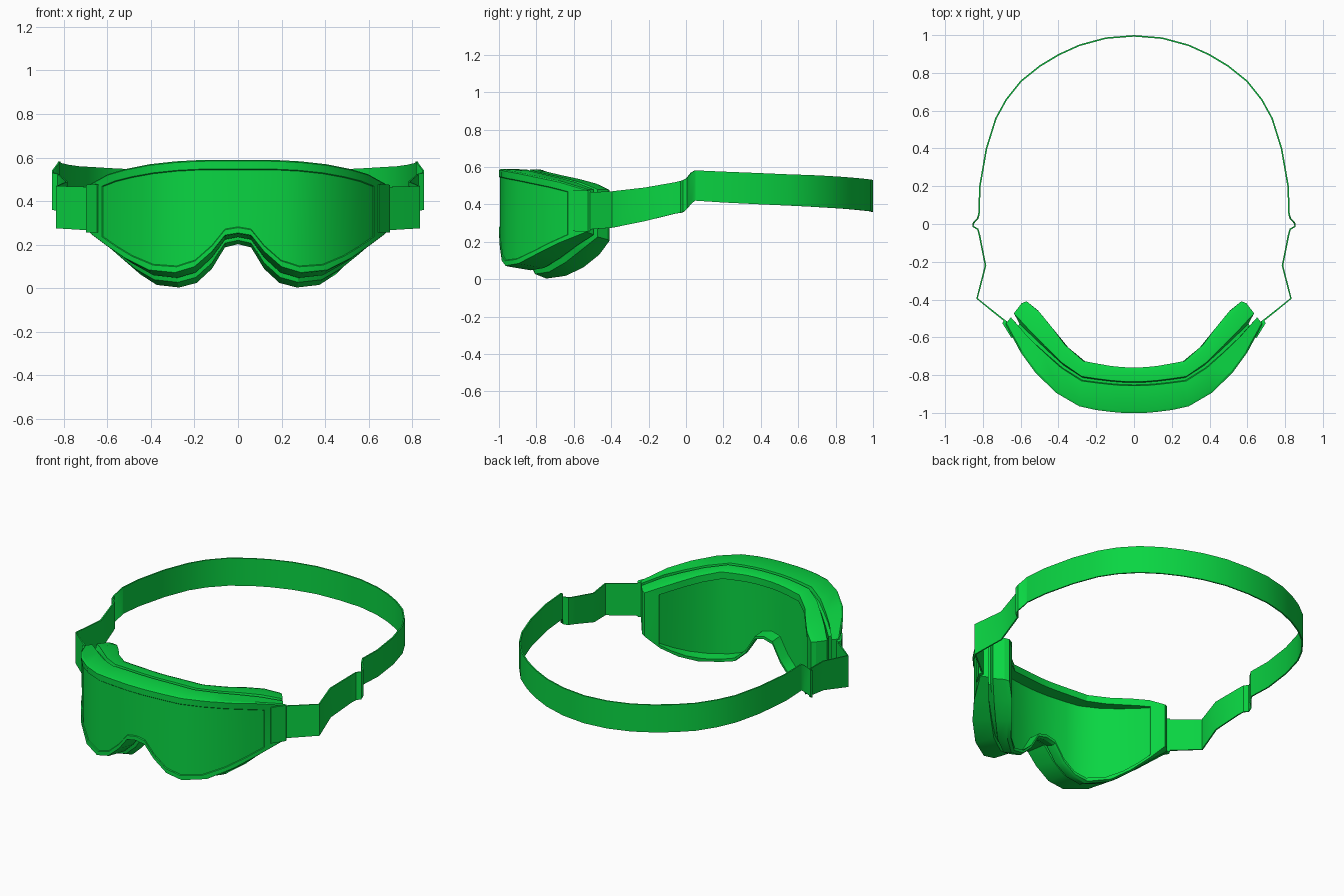
import bpy, bmesh
from mathutils import Vector

if "Cube" in bpy.data.objects:
    bpy.data.objects.remove(bpy.data.objects["Cube"])

green = bpy.data.materials.new("bright green")
green.diffuse_color = (0.003, 0.67, 0.055, 1)
green.use_nodes = True
green.node_tree.nodes["Principled BSDF"].inputs["Base Color"].default_value = green.diffuse_color


def finish(name, bm, angle=0.5):
    bmesh.ops.recalc_face_normals(bm, faces=bm.faces)
    me = bpy.data.meshes.new(name)
    bm.to_mesh(me)
    bm.free()
    me.materials.append(green)
    ob = bpy.data.objects.new(name, me)
    bpy.context.collection.objects.link(ob)
    bpy.context.view_layer.objects.active = ob
    ob.select_set(True)
    bpy.ops.object.shade_smooth_by_angle(angle=angle)
    ob.select_set(False)
    return ob


# Half outlines from the nose to the temple: (x, y, top z, bottom z)
FRONT = [(0, -1, .59, .25), (.06, -1, .59, .24), (.12, -.995, .59, .165),
         (.20, -.985, .588, .095), (.29, -.965, .583, .068), (.41, -.895, .57, .08),
         (.52, -.79, .548, .135), (.60, -.68, .525, .19), (.68, -.53, .48, .25)]
BACK = [(0, -.76, .585, .20), (.06, -.758, .585, .185), (.12, -.752, .584, .085),
        (.19, -.74, .58, .02), (.27, -.725, .574, .0), (.37, -.635, .553, .012),
        (.44, -.54, .533, .06), (.51, -.455, .51, .13), (.58, -.40, .48, .21)]
N = len(FRONT) - 1


def sample(keys, t):
    f = max(0.0, min(t, 1.0)) * N
    i = min(int(f), N - 1)
    return Vector(keys[i]).lerp(Vector(keys[i + 1]), f - i)


def outline(mid_depth, end_depth, drop, end, top, bottom):
    """Top and bottom rows, right to left. Depth runs from front (0) to back (1) and
    varies from nose to temple; drop blends the lower edge from front to back."""
    half = []
    for i in range(N + 1):
        t = i / N
        depth = mid_depth + (end_depth - mid_depth) * t ** 3
        t -= end * t ** 3
        a, b = sample(FRONT, t), sample(BACK, t)
        p = a.lerp(b, depth)
        half.append((p[0], p[1], p[2] - top, a[3] + (b[3] - a[3]) * drop + bottom))
    full = half[::-1] + [(-x, y, u, l) for x, y, u, l in half[1:]]
    return [(x, y, u) for x, y, u, l in full], [(x, y, l) for x, y, u, l in full]


# Goggle body: rings swept from the lens over the rim, groove and foam to the inside
rings = [(.02, .02, 0, .09, .046, .032), (.0, .0, 0, .085, .042, .028),
         (.0, .0, 0, .0, .006, .004), (.05, .04, 0, .0, .0, .0),
         (.60, .28, .3, .0, .0, .0), (.62, .30, .32, .055, .022, .022),
         (.67, .40, .5, .055, .022, .022), (.69, .44, .6, .0, .0, .0),
         (.92, .85, .95, .0, .0, .0), (1, 1, 1, .02, .008, .008),
         (1, 1, 1, .13, .05, .025), (.68, .95, 1, .135, .052, .03)]
bm = bmesh.new()
loops = []
for r in rings:
    top, bottom = outline(*r)
    loops.append([bm.verts.new(c) for c in top + bottom[::-1]])
count = len(loops[0])
for a, b in zip(loops, loops[1:]):
    for i in range(count):
        j = (i + 1) % count
        bm.faces.new((a[i], a[j], b[j], b[i]))
# Lens panes, outside and inside
for ring in (loops[0], loops[-1]):
    for i in range(count // 2 - 1):
        bm.faces.new((ring[i], ring[i + 1], ring[-2 - i], ring[-1 - i]))
finish("goggle_body", bm)


def ribbon(name, path, thick):
    """Upright band along (x, y, bottom z, top z) points, thickened inward."""
    bm = bmesh.new()
    rows = []
    for k, (x, y, lo, hi) in enumerate(path):
        p = Vector(path[max(k - 1, 0)][:2])
        q = Vector(path[min(k + 1, len(path) - 1)][:2])
        d = (q - p).normalized()
        ix, iy = x - d.y * thick, y + d.x * thick
        rows.append([bm.verts.new(c) for c in
                     ((x, y, lo), (x, y, hi), (ix, iy, hi), (ix, iy, lo))])
    for a, b in zip(rows, rows[1:]):
        for i in range(4):
            j = (i + 1) % 4
            bm.faces.new((a[i], a[j], b[j], b[i]))
    bm.faces.new(rows[0])
    bm.faces.new(rows[-1])
    return finish(name, bm)


def mirrored(path):
    return [(-x, y, lo, hi) for x, y, lo, hi in path[::-1]]


# Elastic strap around the head
half_strap = [(.825, .045, .42, .582), (.82, .2, .41, .575), (.785, .4, .40, .567),
              (.735, .56, .393, .56), (.68, .66, .388, .557), (.60, .76, .382, .552),
              (.50, .84, .377, .547), (.40, .90, .372, .542), (.29, .95, .367, .537),
              (.15, .988, .363, .533)]
ribbon("head_strap", half_strap + [(0, 1, .36, .53)] + mirrored(half_strap), .008)

# Side straps with the adjuster bend, and the clips joining them to the body
side_strap = [(.668, -.53, .265, .465), (.75, -.465, .27, .467), (.835, -.395, .275, .47),
              (.79, -.22, .31, .49), (.822, -.06, .35, .518), (.83, -.03, .355, .525),
              (.855, -.015, .36, .53), (.855, .005, .375, .54), (.832, .03, .405, .57),
              (.825, .05, .42, .582)]
clip = [(.648, -.605, .257, .477), (.668, -.572, .255, .478), (.697, -.525, .255, .475),
        (.688, -.507, .26, .472)]
for side, flip in (("right", False), ("left", True)):
    ribbon(side + "_side_strap", mirrored(side_strap) if flip else side_strap, .008)
    ribbon(side + "_clip", mirrored(clip) if flip else clip, .022)
